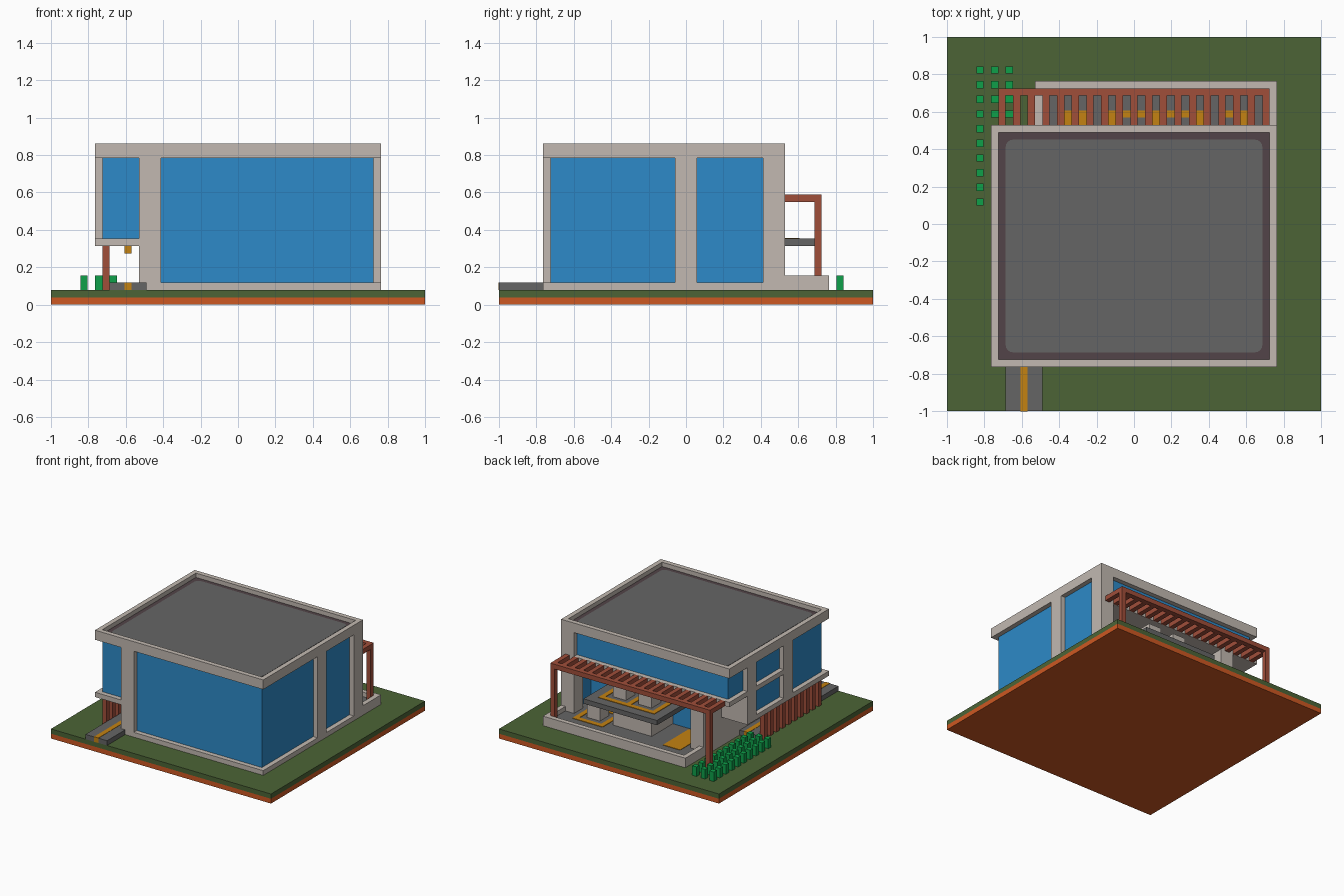
import bpy
import bmesh

if "Cube" in bpy.data.objects:
    bpy.data.objects.remove(bpy.data.objects["Cube"], do_unlink=True)

U = 2 / 51  # grid module; all sizes below are in modules


def srgb(r, g, b):
    lin = [(c / 255 / 12.92) if c < 10 else ((c / 255 + 0.055) / 1.055) ** 2.4 for c in (r, g, b)]
    return (*lin, 1.0)


def material(name, rgb):
    m = bpy.data.materials.new(name)
    m.use_nodes = True
    m.diffuse_color = srgb(*rgb)
    bsdf = m.node_tree.nodes["Principled BSDF"]
    bsdf.inputs["Base Color"].default_value = srgb(*rgb)
    bsdf.inputs["Roughness"].default_value = 0.8
    return m


PLASTER = material("plaster", (194, 185, 177))
GLASS = material("blue glass", (45, 138, 200))
GREY = material("grey paving", (101, 101, 101))
WOOD = material("red wood", (160, 78, 58))
GRASS = material("grass", (76, 100, 54))
SOIL = material("soil", (206, 88, 34))
AMBER = material("amber", (196, 130, 18))
LEAF = material("leaf", (14, 160, 74))
MAUVE = material("dark mauve", (82, 68, 72))


def boxes(name, mat, *spans):
    """One object made of boxes, each (x0, x1, y0, y1, z0, z1) in modules."""
    bm = bmesh.new()
    for x0, x1, y0, y1, z0, z1 in spans:
        v = bmesh.ops.create_cube(bm, size=1)["verts"]
        bmesh.ops.scale(bm, verts=v, vec=((x1 - x0) * U, (y1 - y0) * U, (z1 - z0) * U))
        bmesh.ops.translate(bm, verts=v, vec=((x0 + x1) / 2 * U, (y0 + y1) / 2 * U, (z0 + z1) / 2 * U))
    me = bpy.data.meshes.new(name)
    bm.to_mesh(me)
    bm.free()
    me.materials.append(mat)
    ob = bpy.data.objects.new(name, me)
    bpy.context.collection.objects.link(ob)
    return ob


def frame(x0, x1, y0, y1, z0, z1, t=1):
    """Four boxes forming a rectangular ring."""
    return [(x0, x1, y0, y0 + t, z0, z1), (x0, x1, y1 - t, y1, z0, z1),
            (x0, x0 + t, y0 + t, y1 - t, z0, z1), (x1 - t, x1, y0 + t, y1 - t, z0, z1)]


# Ground
boxes("soil_layer", SOIL, (-25.5, 25.5, -25.5, 25.5, 0, 1))
boxes("lawn", GRASS, (-25.5, 25.5, -25.5, 25.5, 1, 2))

# Foundation and back terrace
boxes("foundation", PLASTER, (-13.5, 19.5, -19.5, 13.5, 2, 3))
boxes("terrace_floor", GREY, (-12.5, 18.5, 13.5, 18.5, 2, 3.06), (-12.5, 17.5, 6.5, 13.5, 2.5, 3.06))
boxes("terrace_rim", PLASTER, (-13.5, 19.5, 18.5, 19.5, 2, 4),
      (-13.5, -12.5, 13.5, 18.5, 2, 4), (18.5, 19.5, 13.5, 18.5, 2, 4))

# Glazing
boxes("main_glazing", GLASS, (-12.5, 18.5, -18.5, 6.5, 3, 20))
boxes("left_bay_glazing", GLASS, (-18.5, -12.5, -18.5, 6.5, 9, 20))
boxes("back_upper_glazing", GLASS, (-18.5, 18.5, 6.5, 12.5, 15, 20))
boxes("side_screen_glazing", GLASS, (17.5, 18.5, 6.5, 10.5, 3, 15))

# Walls, pillars and floor bands
boxes("front_pillar", PLASTER, (-13.5, -10.5, -19.5, -17.5, 2, 20))
boxes("side_pillar", PLASTER, (18, 19.5, -1.5, 1.5, 2, 20))
boxes("back_corner_pillar", PLASTER, (16.5, 19.5, 10.5, 13.5, 2, 20))
boxes("terrace_pillar", PLASTER, (-13.5, -10.5, 10.5, 13.5, 2, 14))
boxes("passage_wall", PLASTER, (-13.5, -12.4, -18.5, 10.5, 2, 8), (-13.5, -12.4, 7.5, 10.5, 8, 14))
boxes("bay_end_wall", PLASTER, (-18.5, -13.5, 6.4, 7.5, 9, 14))
boxes("bay_pillars", PLASTER, (-19.5, -18, 4.5, 7.5, 8, 20), (-19.5, -18, -7.5, -4.5, 8, 20))
boxes("bay_floor", PLASTER, (-19.5, -13.5, -19.5, 7.5, 8, 9))
boxes("upper_floor_band", PLASTER, (-19.5, 17, 6, 13.5, 14, 15), (-19.5, -18, -4.5, 6, 14, 15))

# Roof with parapet
boxes("roof_slab", PLASTER, (-19.5, 19.5, -19.5, 13.5, 20, 21))
boxes("parapet", PLASTER, *frame(-19.5, 19.5, -19.5, 13.5, 21, 22))
boxes("roof_border", MAUVE, (-18.5, 18.5, -18.5, 12.5, 20.9, 21.1))
deck = boxes("roof_deck", GREY, (-17.5, 17.5, -17.5, 11.5, 21.05, 21.22))
bm = bmesh.new()
bm.from_mesh(deck.data)
corners = [e for e in bm.edges if abs(e.verts[0].co.z - e.verts[1].co.z) > 0.001]
bmesh.ops.bevel(bm, geom=corners, offset=U, segments=4, profile=0.5, affect='EDGES')
bm.to_mesh(deck.data)
bm.free()

# Front path, light strip and screen along the passage
boxes("path", GREY, (-17.5, -12.5, -25.5, -19.5, 2, 3), (-17.5, -13.5, -19.5, 1.5, 2, 3))
boxes("path_stripe", AMBER, (-15.5, -14.5, -25.55, 1.55, 2, 3.06))
boxes("passage_light", AMBER, (-15.5, -14.5, -17.5, 0.5, 7, 8))
boxes("passage_screen", WOOD, *[(-18.5, -17.5, y - .5, y + .5, 2, 8) for y in range(-18, 1, 2)])

# Pergola
boxes("pergola_slats", WOOD, *[(x - .5, x + .5, 13.5, 17.5, 14, 15) for x in range(-18, 19, 2)])
boxes("pergola_beam", WOOD, (-18.5, 18.5, 17.5, 18.5, 14, 15))
boxes("pergola_posts", WOOD, (-18.5, -17.5, 17.5, 18.5, 2, 14), (17.5, 18.5, 17.5, 18.5, 2, 14))

# Raised balcony and terrace furniture
boxes("balcony_slab", GREY, (-5.5, 11.5, 6.5, 17.5, 8, 9))
boxes("balcony_base", PLASTER, (-1.5, 7.5, 6.5, 13.5, 3, 8))
boxes("balcony_inlay", AMBER, *frame(-3.5, 3.5, 8.5, 15.5, 8.9, 9.1),
      *frame(2.5, 9.5, 8.5, 15.5, 8.9, 9.1))
boxes("balcony_blocks", PLASTER, *[(x - 1.5, x + 1.5, 10.5, 13.5, 9, 13) for x in (0, 6)])
boxes("terrace_inlay", AMBER, *frame(8.5, 15.5, 8.5, 15.5, 3, 3.16),
      (-9.5, -5.5, 7, 15.5, 3, 3.16))
boxes("terrace_block", PLASTER, (10.5, 13.5, 10.5, 13.5, 3, 7))

# Planting rows
boxes("plants", LEAF, *[(x - .5, x + .5, y - .5, y + .5, 2, 4)
                        for x in (-21, -19, -17) for y in range(3, 22, 2)])
